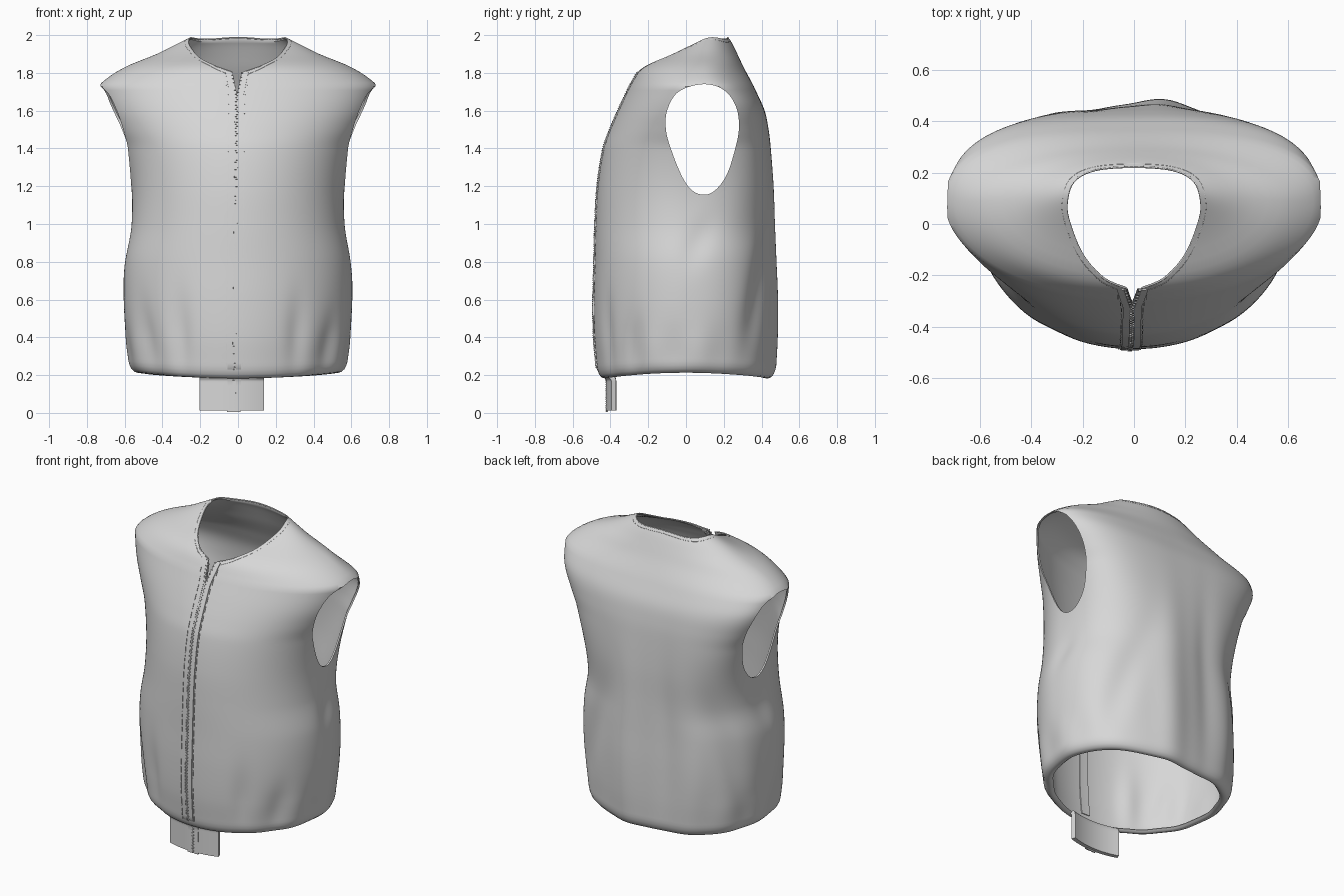
import bpy, bmesh, math
from mathutils import Vector, Matrix

cube = bpy.data.objects.get("Cube")
if cube:
    bpy.data.objects.remove(cube, do_unlink=True)

# One plain cloth colour
FABRIC = bpy.data.materials.new("grey fabric")
FABRIC.use_nodes = True
FABRIC.diffuse_color = (.68, .68, .68, 1)
bsdf = next(n for n in FABRIC.node_tree.nodes if n.type == 'BSDF_PRINCIPLED')
bsdf.inputs["Base Color"].default_value = FABRIC.diffuse_color
bsdf.inputs["Roughness"].default_value = 0.8

# Body sections: height, half width, front y, back y, widest y
SECTIONS = [
    (.25, .575, -.472, .458, 0), (.4, .592, -.485, .462, 0), (.6, .605, -.488, .462, 0),
    (.8, .6, -.483, .458, 0), (1, .565, -.478, .456, 0), (1.2, .565, -.466, .455, .02),
    (1.4, .605, -.435, .445, .05), (1.5, .652, -.4, .435, .06), (1.6, .7, -.357, .415, .07),
    (1.7, .73, -.31, .372, .08), (1.74, .73, -.29, .353, .085), (1.83, .6, -.228, .305, .09),
    (1.9, .43, -.1, .272, .1), (1.96, .31, 0, .242, .115), (2, .23, .05, .215, .13)]


def smooth(t):
    t = min(1, max(0, t))
    return t * t * (3 - 2 * t)


def section(z):
    """Smoothly interpolated section at height z."""
    z = min(2, max(.25, z))
    last = len(SECTIONS) - 1
    i = next(k for k in range(last) if z <= SECTIONS[k + 1][0])
    p, q = SECTIONS[i], SECTIONS[i + 1]
    o, r = SECTIONS[max(i - 1, 0)], SECTIONS[min(i + 2, last)]
    h = q[0] - p[0]
    t = (z - p[0]) / h
    out = []
    for k in range(1, 5):
        m0 = (q[k] - o[k]) / (q[0] - o[0]) * h
        m1 = (r[k] - p[k]) / (r[0] - p[0]) * h
        out.append(p[k] + t * m0 + t * t * (3 * (q[k] - p[k]) - 2 * m0 - m1)
                   + t ** 3 * (2 * (p[k] - q[k]) + m0 + m1))
    return out


def power(z, back):
    """Squareness of the section: boxy shoulder blades, round front."""
    if not back:
        return 2
    return 2 + (.45 + .8 * smooth((z - .9) / .5)) * (1 - smooth((z - 1.62) / .22))


def inside(x, y, z):
    a, front, rear, mid = section(z)
    d = rear - mid if y > mid else mid - front
    n = power(z, y > mid)
    return (abs(x) / a) ** n + (abs(y - mid) / d) ** n < 1


def top_height(x, y):
    lo, hi = 1.5, 2.0
    for _ in range(30):
        h = (lo + hi) / 2
        lo, hi = (h, hi) if inside(x, y, h) else (lo, h)
    return lo


def front_y(x, z):
    """Front surface, running down onto the waist tab."""
    a, front, _, mid = section(z)
    y = mid - (mid - front) * math.sqrt(max(0, 1 - (x / a) ** 2))
    t = smooth((.25 - z) / .08)
    return y * (1 - t) + (-.418 + (x + .03) ** 2) * t


# Cloth folds: angle, centre height, angular width, height spread, depth, slant
FOLDS = [(-58, .4, 6, .2, -.03, 0), (-121, .4, 6, .22, -.035, 0), (-35, .35, 7, .16, -.025, 8),
         (-145, .4, 7, .18, -.03, -8), (50, .6, 9, .35, -.04, 32), (145, .65, 8, .35, -.03, -30),
         (80, .55, 10, .65, .06, 0), (106, .8, 7, .6, -.03, 0), (122, .5, 8, .5, .025, 0),
         (8, .9, 9, .12, -.02, 40), (172, .95, 9, .12, -.02, -40)]


def fold(deg, z):
    f = 0
    for angle, height, wide, tall, depth, slant in FOLDS:
        da = (deg - angle - slant * (z - height) + 180) % 360 - 180
        f += depth * math.exp(-(da / wide) ** 2 - ((z - height) / tall) ** 2)
    ripple = .012 * math.sin(math.radians(11 * deg)) * math.cos(math.radians(deg)) ** 2
    return f + ripple * math.exp(-((z - .3) / .15) ** 2)


def add_object(name, bm, thickness=0, offset=0):
    me = bpy.data.meshes.new(name)
    bm.to_mesh(me)
    bm.free()
    ob = bpy.data.objects.new(name, me)
    bpy.context.collection.objects.link(ob)
    me.materials.append(FABRIC)
    if thickness:
        mod = ob.modifiers.new("thickness", 'SOLIDIFY')
        mod.thickness, mod.offset = thickness, offset
    return ob


def finish(ob):
    bpy.ops.object.select_all(action='DESELECT')
    ob.select_set(True)
    bpy.context.view_layer.objects.active = ob
    for mod in list(ob.modifiers):
        bpy.ops.object.modifier_apply(modifier=mod.name)
    bpy.ops.object.shade_smooth_by_angle(angle=math.radians(40))


def grid(rows, closed=False):
    bm = bmesh.new()
    vs = [[bm.verts.new(p) for p in row] for row in rows]
    n = len(vs[0])
    for a, b in zip(vs, vs[1:]):
        for j in range(n if closed else n - 1):
            k = (j + 1) % n
            bm.faces.new((a[j], a[k], b[k], b[j]))
    return bm


def spline(pts, closed, steps=8):
    n, out = len(pts), []
    for i in range(n if closed else n - 1):
        ids = [(i + k) % n if closed else min(max(i + k, 0), n - 1) for k in (-1, 0, 1, 2)]
        o, p, q, r = (Vector(pts[k]) for k in ids)
        for s in range(steps):
            t = s / steps
            out.append(p + (q - o) * t / 2 + (o * 2 - p * 5 + q * 4 - r) * t * t / 2
                       + (p * 3 - o - q * 3 + r) * t ** 3 / 2)
    return out if closed else out + [Vector(pts[-1])]


# Vest body: tucked hem rings, then sections up to the neck
SEGS = 192
rings = [(.196, .875), (.186, .895), (.183, .92), (.189, .95), (.205, .975), (.227, .992)]
rings += [(.25 + 1.75 * i / 90, 1) for i in range(91)]
rows = []
for z, scale in rings:
    a, front, rear, mid = section(z)
    row = []
    for j in range(SEGS):
        th = math.tau * j / SEGS
        c, s = math.cos(th), math.sin(th)
        n = power(z, s > 0)
        r = scale * (abs(c) ** n + abs(s) ** n) ** (-1 / n) * (1 + fold(math.degrees(th), z))
        lift = .03 * c * c * max(0, 1 - (z - .18) / .3)
        row.append((a * r * c, mid + (rear - mid if s > 0 else mid - front) * r * s, z + lift))
    rows.append(row)
vest = add_object("vest_body", grid(rows, True), .01, -1)

# Neck and armhole openings
half_neck = [(.03, -.25), (.12, -.21), (.2, -.12), (.25, 0), (.262, .08), (.235, .165), (.15, .21)]
neck = spline(half_neck + [(0, .222)] + [(-x, y) for x, y in reversed(half_neck)], False)
armhole = spline([(.09, 1.74), (.2, 1.71), (.265, 1.62), (.28, 1.5), (.25, 1.36), (.21, 1.25),
                  (.15, 1.175), (.09, 1.155), (.03, 1.18), (-.02, 1.25), (-.07, 1.37),
                  (-.105, 1.49), (-.1, 1.6), (-.04, 1.7)], True)
cut = bmesh.new()


def prism(points, push):
    face = cut.faces.new([cut.verts.new(p) for p in points])
    ext = bmesh.ops.extrude_face_region(cut, geom=[face])
    moved = [g for g in ext["geom"] if isinstance(g, bmesh.types.BMVert)]
    bmesh.ops.translate(cut, verts=moved, vec=push)


prism([(x, y, 1.62) for x, y in neck] + [(-.005, -.32, 1.62)], (0, 0, .6))
for side in (1, -1):
    prism([(.42 * side, y, z) for y, z in armhole], (.5 * side, 0, 0))
bmesh.ops.recalc_face_normals(cut, faces=cut.faces)
cutter = add_object("opening_cutter", cut)
cutter.hide_render = True
mod = vest.modifiers.new("openings", 'BOOLEAN')
mod.operation, mod.solver, mod.object = 'DIFFERENCE', 'EXACT', cutter
finish(vest)
bpy.data.objects.remove(cutter, do_unlink=True)


# Neck binding and its seam
def cord(name, pts, radius):
    cu = bpy.data.curves.new(name, 'CURVE')
    cu.dimensions, cu.bevel_depth, cu.bevel_resolution = '3D', radius, 2
    sp = cu.splines.new('POLY')
    sp.points.add(len(pts) - 1)
    for p, co in zip(sp.points, pts):
        p.co = (*co, 1)
    cu.materials.append(FABRIC)
    bpy.context.collection.objects.link(bpy.data.objects.new(name, cu))


cord("neck_binding", [(x, y, top_height(x, y) - .004) for x, y in neck], .004)
wide = [(x * 1.07, .02 + (y - .02) * 1.06) for x, y in neck]
cord("neck_seam", [(x, y, top_height(x, y) - .001) for x, y in wide], .0015)


# Front closure: the zip line drifts sideways and parts at the top
def zip_x(z):
    return -.022 + .009 * z


def gap(z):
    return max(0, z - 1.68) * .2


def ribbon(name, left, right, z0, z1, lift, thick, nx=4, nz=90):
    rows = []
    for i in range(nz + 1):
        z = z0 + (z1 - z0) * i / nz
        xs = [left(z) + (right(z) - left(z)) * j / nx for j in range(nx + 1)]
        rows.append([(x, front_y(x, z) - lift, z) for x in xs])
    finish(add_object(name, grid(rows), thick))


ribbon("waist_tab", lambda z: -.2, lambda z: .135, .012, .195, -.008, .026, 16, 20)
for word, s in (("left", 1), ("right", -1)):
    ribbon(word + "_placket", lambda z: zip_x(z) + s * (gap(z) + .009),
           lambda z: zip_x(z) + s * (gap(z) + .036), .004, 1.805, .002, .008)
    ribbon(word + "_zip_tape", lambda z: zip_x(z) + s * gap(z),
           lambda z: zip_x(z) + s * (gap(z) + .009), .004, 1.8, .001, .005, 2)
    ribbon(word + "_inner_tape", lambda z: zip_x(z) + s * gap(z),
           lambda z: zip_x(z) + s * (gap(z) + .03), .26, 1.78, -.016, .005)


def blocks(name, items, size):
    bm = bmesh.new()
    for x, z, lift in items:
        slope = math.atan2(front_y(x, z + .01) - front_y(x, z - .01), .02)
        place = Matrix.Translation((x, front_y(x, z) - lift, z)) @ Matrix.Rotation(-slope, 4, 'X')
        bmesh.ops.create_cube(bm, size=1, matrix=place @ Matrix.Diagonal((*size, 1)))
    finish(add_object(name, bm))


teeth = []
for i in range(180):
    z, s = .01 + i * .01, (1 if i % 2 else -1)
    teeth.append((zip_x(z) + s * (gap(z) + .003), z, .005))
blocks("zip_teeth", teeth, (.009, .008, .006))
stitches = [(zip_x(z) + s * (gap(z) + .042), z, 0)
            for s in (1, -1) for z in (.25 + .05 * i for i in range(31))]
blocks("placket_stitches", stitches, (.003, .008, .036))
